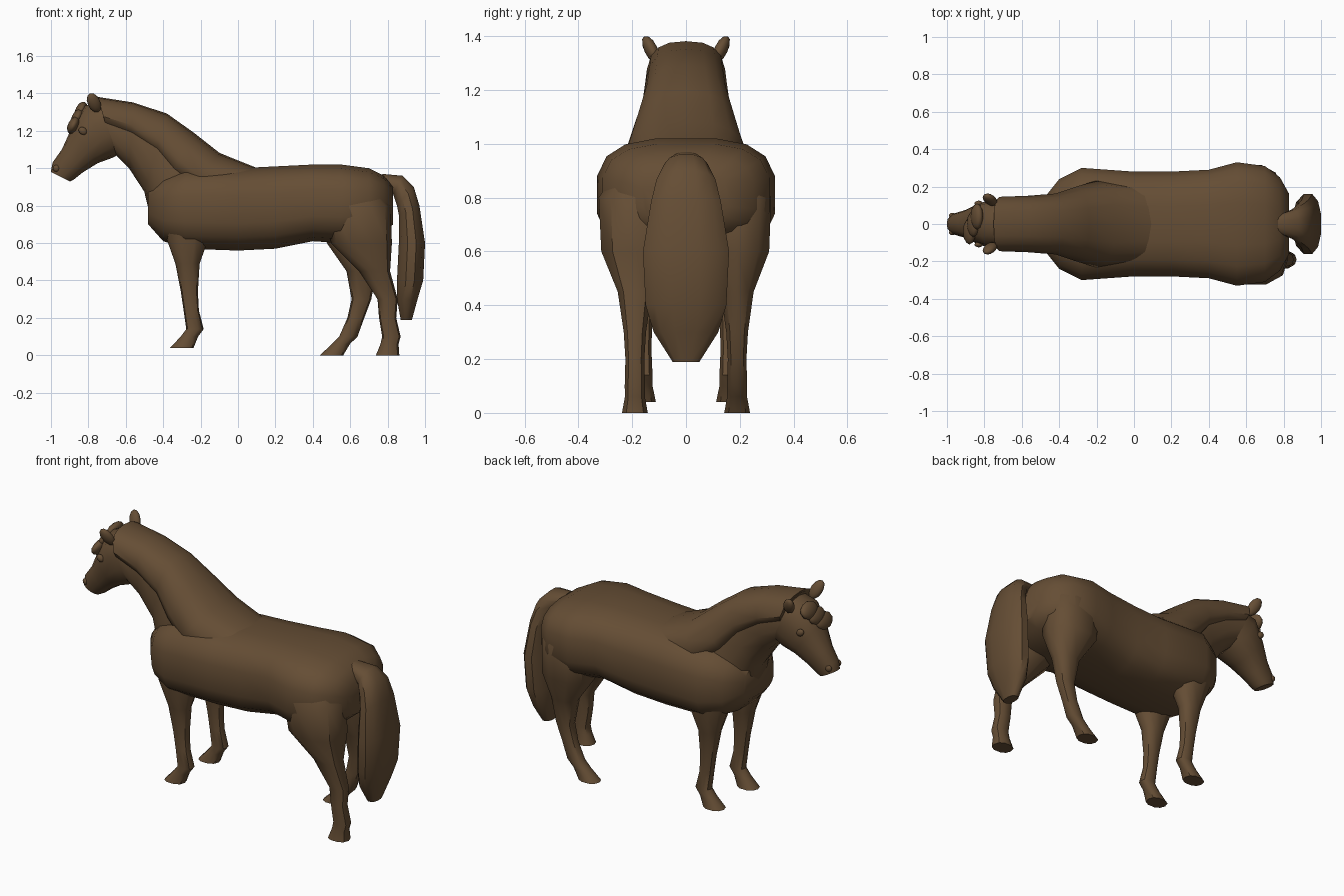
import bpy
import bmesh
from math import cos, sin, pi, radians, copysign
from mathutils import Vector

cube = bpy.data.objects.get("Cube")
if cube:
    bpy.data.objects.remove(cube, do_unlink=True)

# One chestnut coat colour for the whole animal
coat = bpy.data.materials.new("brown coat")
coat.use_nodes = True
coat.diffuse_color = (.13, .075, .035, 1)
shader = coat.node_tree.nodes["Principled BSDF"]
shader.inputs["Base Color"].default_value = coat.diffuse_color
shader.inputs["Roughness"].default_value = .9


def finish(bm, name):
    """Turn a bmesh into a named, shaded object."""
    bmesh.ops.recalc_face_normals(bm, faces=bm.faces)
    mesh = bpy.data.meshes.new(name)
    bm.to_mesh(mesh)
    bm.free()
    mesh.materials.append(coat)
    part = bpy.data.objects.new(name, mesh)
    bpy.context.collection.objects.link(part)
    bpy.ops.object.select_all(action="DESELECT")
    part.select_set(True)
    bpy.context.view_layer.objects.active = part
    bpy.ops.object.shade_smooth_by_angle(angle=radians(42))
    return part


def loft(name, rows, y=0, sides=14, square=.85, sag=0):
    """Skin rings, each spanned between two outline points.

    A row holds the upper x and z, the lower x and z and the half width.
    A low `square` makes boxy rings, and `sag` narrows the upper edge.
    """
    bm = bmesh.new()
    rings = []
    peak = cos(pi / sides)
    for upper_x, upper_z, lower_x, lower_z, width in rows:
        upper = Vector((upper_x, y, upper_z))
        lower = Vector((lower_x, y, lower_z))
        middle, arm = (upper + lower) / 2, (upper - lower) / 2
        ring = []
        for i in range(sides):
            angle = 2 * pi * (i + .5) / sides
            across, along = (
                copysign((abs(value) / peak) ** square, value)
                for value in (cos(angle), sin(angle))
            )
            outward = Vector((0, across * width * (1 - sag * along), 0))
            ring.append(bm.verts.new(middle + arm * along + outward))
        rings.append(ring)
    for first, second in zip(rings, rings[1:]):
        for i in range(sides):
            j = (i + 1) % sides
            bm.faces.new((first[i], first[j], second[j], second[i]))
    bm.faces.new(rings[0])
    bm.faces.new(rings[-1])
    return finish(bm, name)


def blob(name, centre, size, tilt=0, roll=0):
    """Small rounded lump, tilted about y and rolled about x."""
    bm = bmesh.new()
    bmesh.ops.create_icosphere(bm, subdivisions=2, radius=1)
    part = finish(bm, name)
    part.location, part.scale = centre, size
    part.rotation_euler = radians(roll), radians(tilt), 0


def leg(name, centres, y, bulk, lift=0):
    """Level rings from hip or shoulder to hoof; bulk thickens the top."""
    heights = (.92, .8, .6, .45, .3, .2, .1, .06, 0)
    depths = (.05, .12, .12, .065, .045, .04, .045, .045, .06)
    rows = []
    for x, height, depth in zip(centres, heights, depths):
        depth *= 1 + bulk * height
        z = height + lift
        rows.append((x - depth, z, x + depth, z, depth * .8))
    loft(name, rows, y, sides=10)


# Trunk from chest to rump, as upright rings
trunk = [  # x, back height, belly height, half width
    (-.48, .88, .7, .14),
    (-.4, .95, .61, .24),
    (-.28, 1, .57, .3),
    (0, 1, .56, .28),
    (.2, 1.01, .57, .28),
    (.4, 1.02, .61, .29),
    (.55, 1.02, .6, .33),
    (.7, 1, .62, .31),
    (.78, .96, .66, .25),
    (.83, .9, .7, .16),
]
loft("body", [(x, back, x, belly, width) for x, back, belly, width in trunk],
     sides=16, square=.67)

# Neck running into the withers
neck = [
    (-.75, 1.37, -.66, 1.08, .125),
    (-.56, 1.34, -.58, 1, .13),
    (-.38, 1.28, -.5, .88, .14),
    (-.24, 1.18, -.47, .76, .17),
    (-.1, 1.07, -.4, .7, .2),
    (.1, .99, -.15, .75, .18),
]
loft("neck", neck)

# Mane covering the upper half of the neck, slightly proud of it
mane = []
for crest_x, crest_z, throat_x, throat_z, width in neck:
    edge_x, edge_z = (crest_x + throat_x) / 2, (crest_z + throat_z) / 2
    mane.append((crest_x, crest_z + .01, edge_x, edge_z, width * 1.1))
loft("mane", mane, square=.75, sag=.17)

# Head with a deep jaw and narrow muzzle
loft("head", [
    (-.7, 1.37, -.6, 1.1, .12),
    (-.82, 1.33, -.67, 1.06, .13),
    (-.89, 1.21, -.75, 1.03, .105),
    (-.94, 1.1, -.83, .98, .075),
    (-.99, 1.03, -.88, .94, .06),
    (-1, .98, -.9, .93, .05),
])

# Forelock tufts falling over the brow
for step in range(3):
    offset = .04 * (step - 1)
    blob("forelock_tuft", (-.86 + offset / 2, offset, 1.27 + offset),
         (.03, .07, .05), 25)

# Ears, eyes and nostrils on each side
for name, side in (("near", -1), ("far", 1)):
    blob(name + "_ear", (-.77, side * .13, 1.35), (.035, .025, .06),
         -25, side * -25)
    blob(name + "_eye", (-.83, side * .11, 1.2), (.025, .015, .02), 40)
    blob(name + "_nostril", (-.97, side * .045, 1), (.02, .015, .02))

# Forelegs standing square, just clear of the ground
for name, side in (("near_foreleg", -1), ("far_foreleg", 1)):
    leg(name, (-.28, -.28, -.27, -.27, -.26, -.25, -.23, -.26, -.3),
        side * .16, bulk=-.1, lift=.04)

# Hind legs in stride, one back and one forward
leg("near_hind_leg", (.64, .64, .66, .73, .8, .8, .82, .81, .8),
    -.19, bulk=.5)
leg("far_hind_leg", (.62, .62, .63, .66, .66, .63, .59, .55, .5),
    .19, bulk=.4)

# Full tail arching off the rump
loft("tail", [
    (.77, .97, .79, .9, .05),
    (.88, .96, .83, .86, .08),
    (.94, .9, .85, .8, .11),
    (.97, .8, .86, .75, .13),
    (1, .6, .86, .6, .16),
    (.99, .4, .85, .4, .15),
    (.96, .3, .85, .3, .12),
    (.93, .19, .87, .19, .05),
], sides=12)
